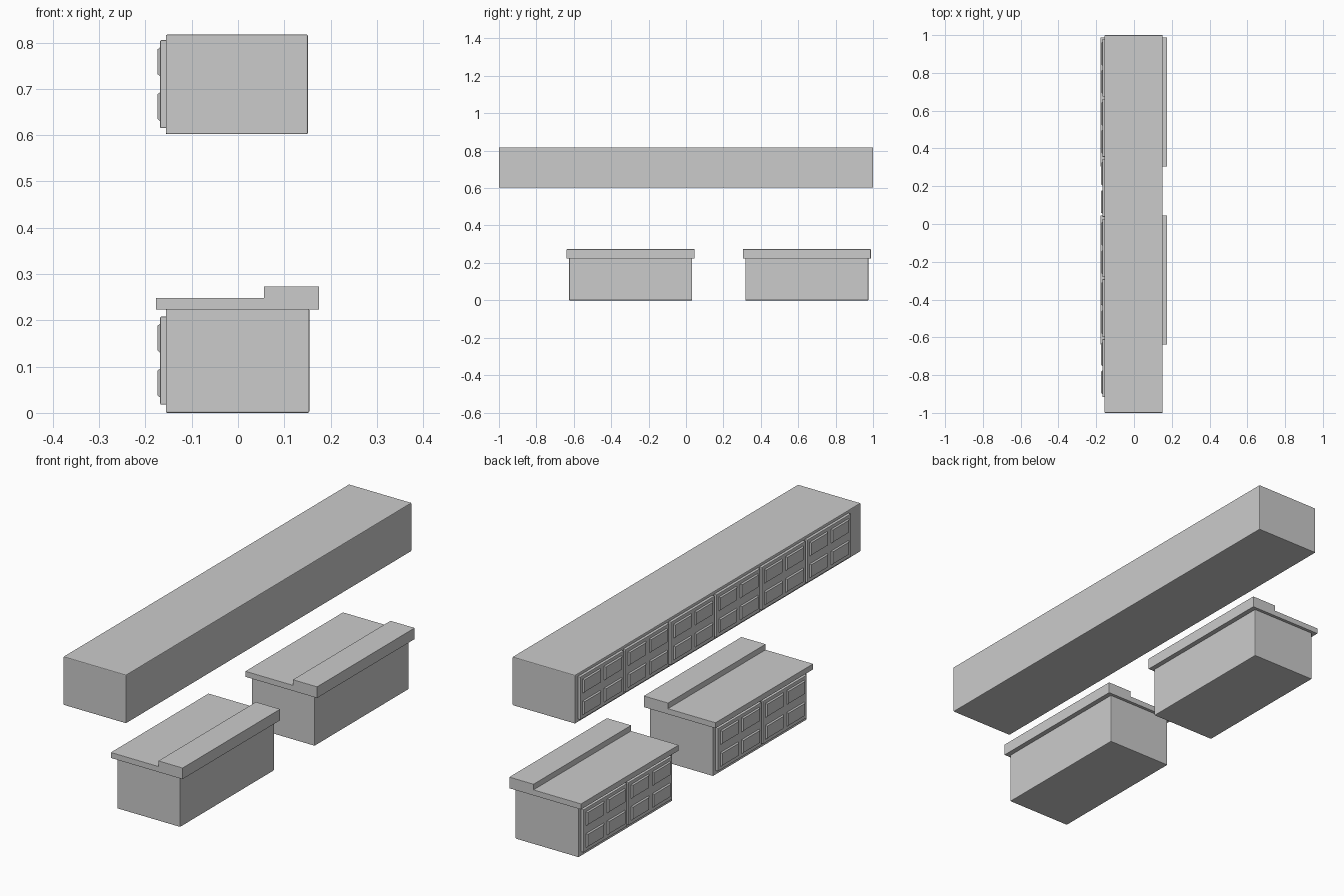
import bpy, bmesh

if "Cube" in bpy.data.objects:
    bpy.data.objects.remove(bpy.data.objects["Cube"])


def make_object(name, bm, bevel=0.0):
    bmesh.ops.recalc_face_normals(bm, faces=bm.faces)
    mesh = bpy.data.meshes.new(name)
    bm.to_mesh(mesh)
    bm.free()
    ob = bpy.data.objects.new(name, mesh)
    bpy.context.collection.objects.link(ob)
    if bevel:
        mod = ob.modifiers.new("soft_edges", 'BEVEL')
        mod.width = bevel
        mod.segments = 2
    return ob


def add_box(bm, x, y, z):
    vs = bmesh.ops.create_cube(bm, size=1)["verts"]
    for v in vs:
        v.co = [(r[0] + r[1]) / 2 + c * (r[1] - r[0]) for c, r in zip(v.co, (x, y, z))]
    return vs


def box(name, x, y, z, bevel=0.003):
    bm = bmesh.new()
    add_box(bm, x, y, z)
    return make_object(name, bm, bevel)


# Door slab on the -x side with a 2 x 2 grid of chamfered raised panels
def door(name, yc, z0):
    zc = z0 + 0.113
    box(name, (-0.168, -0.153), (yc - 0.153, yc + 0.153), (zc - 0.095, zc + 0.095), 0.002)
    bm = bmesh.new()
    for sy in (-1, 1):
        for sz in (-1, 1):
            py, pz = yc + sy * 0.0745, zc + sz * 0.0485
            vs = add_box(bm, (-0.1735, -0.166), (py - 0.064, py + 0.064), (pz - 0.033, pz + 0.033))
            for v in vs:
                if v.co.x < -0.17:
                    v.co.y -= 0.007 if v.co.y > py else -0.007
                    v.co.z -= 0.006 if v.co.z > pz else -0.006
    make_object(name + "_panels", bm)


# Countertop with raised rear ledge, an L profile extruded along y
def countertop(name, y0, y1):
    profile = [(-0.177, 0.223), (0.175, 0.223), (0.175, 0.273),
               (0.056, 0.273), (0.056, 0.248), (-0.177, 0.248)]
    bm = bmesh.new()
    face = bm.faces.new([bm.verts.new((x, y0, z)) for x, z in profile])
    ext = bmesh.ops.extrude_face_region(bm, geom=[face])["geom"]
    for v in ext:
        if isinstance(v, bmesh.types.BMVert):
            v.co.y = y1
    make_object(name, bm, 0.001)


# Long wall cabinet with six doors
box("wall_cabinet", (-0.156, 0.151), (-1, 1), (0.602, 0.817))
for i in range(6):
    door(f"wall_door_{i + 1}", 0.827 - i * 0.318, 0.597)

# Two base cabinets, each with two doors and a countertop
for n, (y0, y1) in enumerate([(-0.625, 0.033), (0.317, 0.975)], 1):
    box(f"base_cabinet_{n}", (-0.156, 0.154), (y0, y1), (0, 0.225))
    countertop(f"countertop_{n}", y0 - 0.013, y1 + 0.013)
    for i in range(2):
        door(f"base_door_{n}_{i + 1}", y1 - 0.171 - i * 0.316, 0.0)
